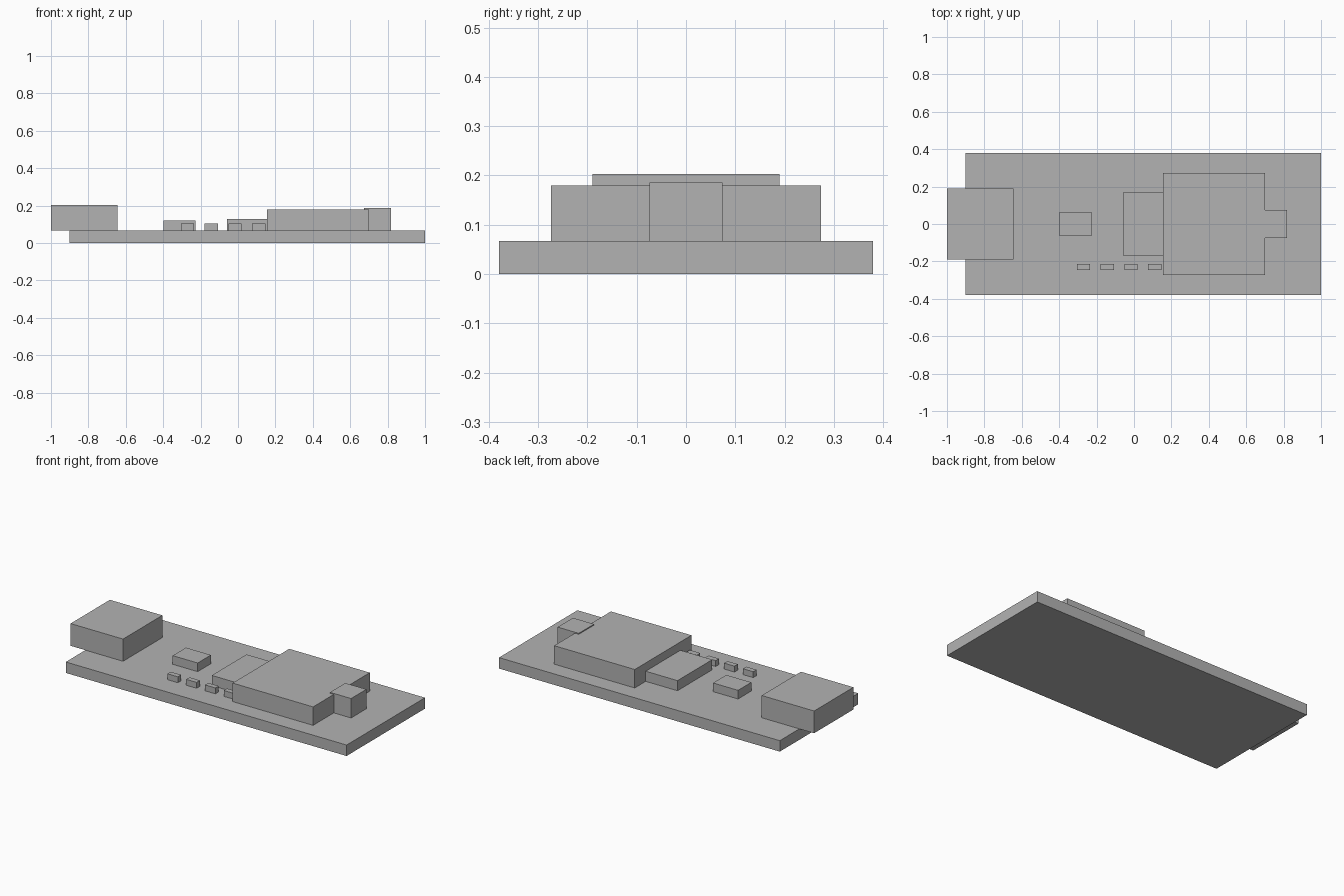
import bpy

cube = bpy.data.objects.get("Cube")
if cube:
    bpy.data.objects.remove(cube, do_unlink=True)

grey = bpy.data.materials.new("plain grey")
grey.use_nodes = True
COLOUR = (0.45, 0.45, 0.45, 1)
grey.diffuse_color = COLOUR
grey.node_tree.nodes["Principled BSDF"].inputs["Base Color"].default_value = COLOUR

BOARD_TOP = 0.067


def box(name, x0, x1, half_width, top, bottom=BOARD_TOP, y=0):
    """Flat-faced block from x0 to x1, centred on y."""
    bpy.ops.mesh.primitive_cube_add(
        size=1, location=((x0 + x1) / 2, y, (bottom + top) / 2))
    ob = bpy.context.object
    ob.name = name
    ob.scale = (x1 - x0, half_width * 2, top - bottom)
    bpy.ops.object.transform_apply(location=False, rotation=False, scale=True)
    ob.data.materials.append(grey)
    return ob


# Circuit board
box("circuit_board", -0.9, 1, 0.379, BOARD_TOP, bottom=0)

# Plug socket overhanging the board's end
box("port_socket", -1, -0.645, 0.19, 0.203)

# Chips and the large module
box("small_chip", -0.397, -0.228, 0.064, 0.12)
box("medium_chip", -0.06, 0.155, 0.168, 0.129)
box("main_module", 0.155, 0.7, 0.274, 0.18)

# Connector set into the module's end
box("end_connector", 0.674, 0.817, 0.074, 0.186)

# Row of small surface components
for i in range(4):
    x = -0.27 + i * 0.127
    box(f"small_component_{i + 1}", x - 0.035, x + 0.035, 0.016, 0.103, y=-0.23)
